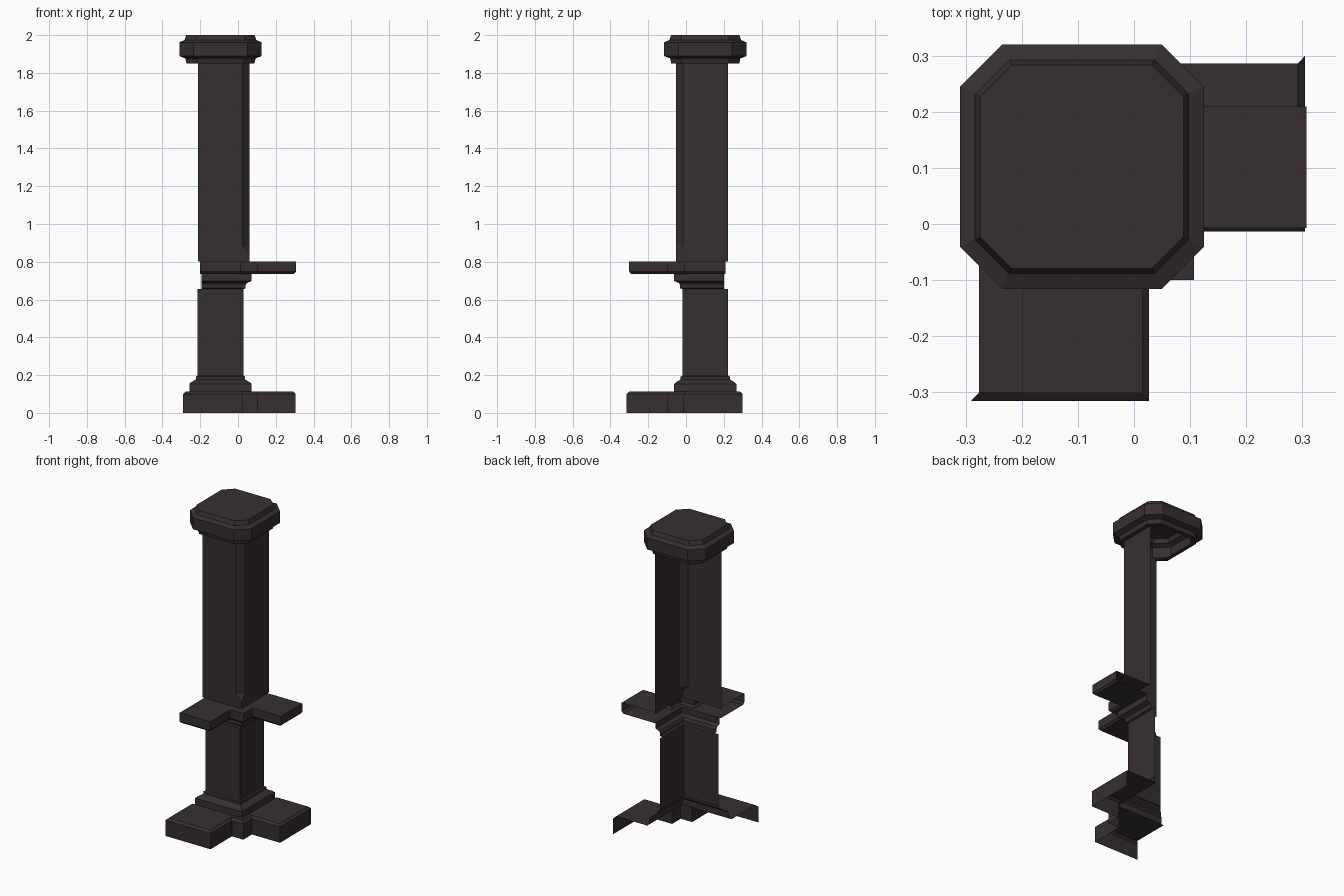
import bpy, bmesh

if "Cube" in bpy.data.objects:
    bpy.data.objects.remove(bpy.data.objects["Cube"])

CX, CY = -0.093, 0.102      # axis of the pillar

mat = bpy.data.materials.new("dark_brown_stone")
mat.diffuse_color = (0.038, 0.028, 0.029, 1)
mat.use_nodes = True
mat.node_tree.nodes["Principled BSDF"].inputs["Base Color"].default_value = mat.diffuse_color


def make(name, faces):
    """Object from polygons given as 3D point lists, welded together."""
    bm = bmesh.new()
    for f in faces:
        bm.faces.new([bm.verts.new(p) for p in f])
    bmesh.ops.remove_doubles(bm, verts=bm.verts, dist=0.0005)
    me = bpy.data.meshes.new(name)
    bm.to_mesh(me)
    bm.free()
    me.materials.append(mat)
    ob = bpy.data.objects.new(name, me)
    bpy.context.collection.objects.link(ob)
    return ob


def at(path, z):
    return [(x, y, z) for x, y in path]


def strip(rows, closed=False):
    """Quads between successive rows, ordered bottom to top."""
    out = []
    for a, b in zip(rows, rows[1:]):
        n = len(a)
        for i in range(n if closed else n - 1):
            j = (i + 1) % n
            out.append([a[i], a[j], b[j], b[i]])
    return out


def corner(h, trim=9):
    """Front and right side of a square of half width h; back ends may be trimmed."""
    e = min(h, trim)
    return [(CX - e, CY - h), (CX + h, CY - h), (CX + h, CY + e)]


def octagon(h, c):
    k = h - c
    pts = [(-k, -h), (k, -h), (h, -k), (h, k), (k, h), (-k, h), (-h, k), (-h, -k)]
    return [(CX + x, CY + y) for x, y in pts]


def winged(left, front, wx, block, wy, right, back):
    """Outline of a corner block with one wing forward and one to the right."""
    bx, by = block
    return [(left, front), (wx, front), (wx, by), (bx, by),
            (bx, wy), (right, wy), (right, back)]


def ledge(path, h, z):
    """Flat face from a winged outline in to the square core."""
    x, y = CX + h, CY - h
    return at(path + [(x, path[-1][1]), (x, y), (path[0][0], y)], z)


# plinth with bevelled upper edge
outer = winged(-0.29, -0.315, 0.027, (0.107, -0.1), -0.013, 0.305, 0.3)
inner = winged(-0.276, -0.3, 0.013, (0.093, -0.086), 0.001, 0.292, 0.286)
make("plinth", strip([at(outer, 0), at(outer, 0.1), at(inner, 0.113)])
     + [ledge(inner, 0.165, 0.113)])

# lower moulding and lower shaft
profile = [(0.165, 0.113), (0.165, 0.153), (0.155, 0.163), (0.138, 0.172),
           (0.13, 0.178), (0.13, 0.192), (0.121, 0.197), (0.121, 0.655)]
make("lower_shaft", strip([at(corner(h), z) for h, z in profile]))

# moulding under the shelf
profile = [(0.121, 0.655), (0.133, 0.66), (0.133, 0.675), (0.14, 0.688),
           (0.165, 0.698), (0.165, 0.735)]
make("shelf_moulding", strip([at(corner(h, 0.1), z) for h, z in profile]))

# winged shelf with bevelled lower edge
outer = winged(-0.2, -0.301, 0.015, (0.107, -0.1), -0.007, 0.307, 0.209)
inner = winged(-0.2, -0.289, 0.003, (0.095, -0.088), 0.005, 0.295, 0.209)
make("shelf", strip([at(inner, 0.735), at(outer, 0.748), at(outer, 0.802)])
     + [ledge(outer, 0.154, 0.802), ledge(inner, 0.165, 0.735)[::-1]])

# upper shaft with a stopped chamfer on the corner
h, c, e = 0.154, 0.037, 0.12
z0, zt, zs, z1 = 0.802, 0.845, 0.885, 1.855
side = [(-e, z0), (h, z0), (h, zt), (h - c, zs), (h - c, z1), (-e, z1)]
front = [(CX + u, CY - h, z) for u, z in side]
right = [(CX + h, CY - u, z) for u, z in side][::-1]
make("upper_shaft", [front, right,
                     [front[3], right[2], right[1], front[4]],
                     [front[2], right[2], front[3]]])

# octagonal cap
profile = [(0.155, 0.048, 1.85), (0.18, 0.055, 1.85), (0.186, 0.06, 1.877),
           (0.2175, 0.075, 1.889), (0.2175, 0.075, 1.962),
           (0.19, 0.06, 1.974), (0.181, 0.056, 2.0)]
rows = [at(octagon(h, c), z) for h, c, z in profile]
make("cap", strip(rows, True) + [rows[-1]])
